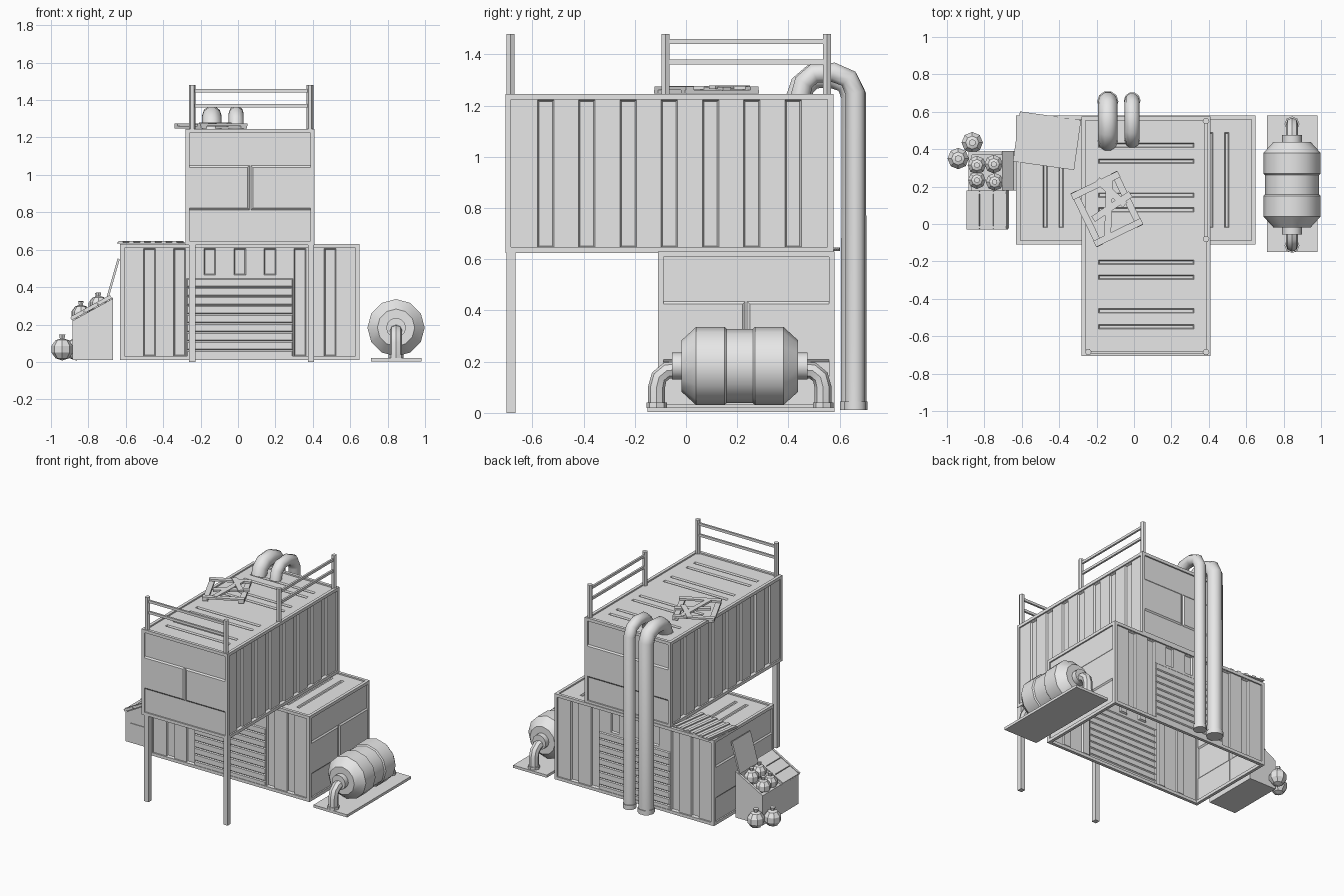
import bpy, bmesh, math
from mathutils import Matrix, Vector

if "Cube" in bpy.data.objects:
    bpy.data.objects.remove(bpy.data.objects["Cube"])

grey = bpy.data.materials.new("light_grey")
grey.diffuse_color = (0.8, 0.8, 0.8, 1)
grey.use_nodes = True
grey.node_tree.nodes["Principled BSDF"].inputs["Base Color"].default_value = grey.diffuse_color


def finish(bm, name, matrix=None):
    if matrix:
        bm.transform(matrix)
    me = bpy.data.meshes.new(name)
    bm.to_mesh(me)
    bm.free()
    me.materials.append(grey)
    ob = bpy.data.objects.new(name, me)
    bpy.context.collection.objects.link(ob)
    return ob


def add_box(bm, lo, hi, matrix=Matrix()):
    lo, hi = Vector(lo), Vector(hi)
    m = matrix @ Matrix.Translation((lo + hi) / 2) @ Matrix.Diagonal((*(hi - lo), 1))
    bmesh.ops.create_cube(bm, size=1, matrix=m)


def boxes(name, pairs, matrix=None):
    bm = bmesh.new()
    for lo, hi in pairs:
        add_box(bm, lo, hi)
    return finish(bm, name, matrix)


def prism(name, xz, y0, y1):
    bm = bmesh.new()
    f = bm.faces.new([bm.verts.new((x, y0, z)) for x, z in xz])
    r = bmesh.ops.extrude_face_region(bm, geom=[f])
    vs = [v for v in r["geom"] if isinstance(v, bmesh.types.BMVert)]
    bmesh.ops.translate(bm, verts=vs, vec=(0, y1 - y0, 0))
    bmesh.ops.recalc_face_normals(bm, faces=bm.faces)
    return finish(bm, name)


def smooth(ob, angle=40):
    bpy.ops.object.select_all(action='DESELECT')
    ob.select_set(True)
    bpy.context.view_layer.objects.active = ob
    bpy.ops.object.shade_smooth_by_angle(angle=math.radians(angle))


def pipe(name, pts, radius, res=3):
    cu = bpy.data.curves.new(name, 'CURVE')
    cu.dimensions = '3D'
    cu.bevel_depth, cu.bevel_resolution, cu.use_fill_caps = radius, res, True
    sp = cu.splines.new('POLY')
    sp.points.add(len(pts) - 1)
    for p, co in zip(sp.points, pts):
        p.co = (*co, 1)
    cu.materials.append(grey)
    ob = bpy.data.objects.new(name, cu)
    bpy.context.collection.objects.link(ob)
    bpy.ops.object.select_all(action='DESELECT')
    ob.select_set(True)
    bpy.context.view_layer.objects.active = ob
    bpy.ops.object.convert(target='MESH')
    smooth(bpy.context.object)


def panel(name, us, vs, rule, origin, u, v, depth, bevel, world):
    """Sheet of cells; rule gives 'in' for pressed cells, 'hole' for gaps."""
    us, vs = sorted(us), sorted(vs)
    bm = bmesh.new()
    g = [[bm.verts.new((a, b, 0)) for b in vs] for a in us]
    pressed = []
    for i in range(len(us) - 1):
        for j in range(len(vs) - 1):
            kind = rule((us[i] + us[i + 1]) / 2, (vs[j] + vs[j + 1]) / 2)
            if kind != 'hole':
                f = bm.faces.new((g[i][j], g[i + 1][j], g[i + 1][j + 1], g[i][j + 1]))
                if kind == 'in':
                    pressed.append(f)
    bm.normal_update()
    if pressed:
        bmesh.ops.inset_region(bm, faces=pressed, thickness=bevel, depth=depth,
                               use_boundary=True, use_even_offset=True)
    u, v = Vector(u), Vector(v)
    m = Matrix((u, v, u.cross(v))).transposed().to_4x4()
    return finish(bm, name, world @ Matrix.Translation(origin) @ m)


L, W, H, B, GAP = 0.64, 0.345, 0.62, 0.022, 0.01
grooves = [k * 0.161 for k in range(-3, 4)]
roof_lines = [s * c for s in (-1, 1) for c in (0.14, 0.22, 0.40, 0.485)]


def container(name, world, shutters):
    # edge frame
    bars = []
    for s in (-1, 1):
        for t in (0, 1):
            z = t * (H - B)
            y = s * (W - B / 2)
            bars.append(((-L, y - B / 2, z), (L, y + B / 2, z + B)))
            x = s * (L - B / 2)
            bars.append(((x - B / 2, -W, z), (x + B / 2, W, z + B)))
            x = (2 * t - 1) * (L - B / 2)
            bars.append(((x - B / 2, y - B / 2, 0), (x + B / 2, y + B / 2, H)))
    boxes(name + "_frame", bars, world)

    # long walls with pressed grooves
    def wall_rule(a, b):
        if shutters and abs(a) < 0.285 and b < 0.437:
            return 'hole'
        if 0.02 < b < 0.597 and any(abs(a - g) < 0.03 for g in grooves):
            if not (shutters and abs(a) < 0.25 and b < 0.455):
                return 'in'
    us = [-L + GAP, L - GAP] + [g + d for g in grooves for d in (-0.032, 0.032)]
    us += [-0.285, 0.285] if shutters else []
    vs = [0.005, 0.02, 0.597, H - GAP] + ([0.437, 0.455] if shutters else [])
    for s, side in ((1, "front"), (-1, "back")):
        o = (0, -s * (W - GAP), 0)
        panel(f"{name}_{side}_wall", us, vs, wall_rule, o, (s, 0, 0), (0, 0, 1),
              -0.012, 0.006, world)
        if shutters:
            # roller shutter slats
            rows = [0.005 + k * 0.048 for k in range(10)]
            for k in range(9):
                panel(f"{name}_{side}_shutter_slat", [-0.285, 0.285], rows[k:k + 2],
                      lambda a, b: 'in', o, (s, 0, 0), (0, 0, 1), 0.006, 0.006, world)
    # end walls with raised door panels
    for s, side in ((1, "right"), (-1, "left")):
        for h in (-1, 1):
            c = sorted((h * 0.004, h * (W - GAP)))
            panel(f"{name}_{side}_door", c, [0.005, 0.188, 0.425, H - GAP],
                  lambda a, b: 'in' if 0.19 < b < 0.42 else None,
                  (s * (L - GAP), 0, 0), (0, s, 0), (0, 0, 1), 0.008, 0.01, world)
    boxes(name + "_door_seams", [((s * (L - 0.013) - 0.002, -0.005, 0.01),
                                  (s * (L - 0.013) + 0.002, 0.005, H - 0.01))
                                 for s in (-1, 1)], world)
    # roof with thin grooves
    panel(name + "_roof", [-L + GAP, L - GAP] + [c + d for c in roof_lines for d in (-0.012, 0.012)],
          [-W + GAP, -0.255, 0.255, W - GAP],
          lambda a, b: 'in' if abs(b) < 0.25 and any(abs(a - c) < 0.011 for c in roof_lines) else None,
          (0, 0, H - GAP), (1, 0, 0), (0, 1, 0), -0.01, 0.005, world)


container("lower_container", Matrix.Translation((0.01, 0.235, 0.01)), True)
container("upper_container", Matrix.Translation((0.065, -0.065, 0.625))
          @ Matrix.Rotation(math.pi / 2, 4, 'Z'), False)

# support legs and roof railings
for x in (-0.245, 0.39):
    boxes("front_leg", [((x - 0.017, -0.70, 0), (x + 0.017, -0.665, 0.63))])
for x, y in ((-0.245, -0.685), (0.385, -0.685), (0.385, -0.08), (0.385, 0.55)):
    pipe("railing_post", [(x, y, 1.235), (x, y, 1.48)], 0.018, 1)
for z in (1.45, 1.37):
    boxes("front_rail", [((-0.245, -0.692, z - 0.009), (0.385, -0.678, z + 0.009))])
    boxes("side_rail", [((0.378, -0.08, z - 0.009), (0.392, 0.55, z + 0.009))])

# exhaust pipes running over the roof edge and down the back
for x, r, dy in ((-0.14, 0.052, 0.0), (-0.01, 0.04, 0.005)):
    top = 1.37 - r
    pts = [(0.44, 1.23), (0.455, top - 0.04), (0.495, top - 0.005), (0.57, top),
           (0.63, top - 0.025), (0.655, top - 0.08), (0.655, 0.02)]
    pipe("back_pipe", [(x, y + dy, z) for y, z in pts], r)
    pipe("back_pipe_collar", [(x, 0.655 + dy, 0.012), (x, 0.655 + dy, 0.045)], r + 0.005)

# gas tank: lathed profile on a base plate
half = [(0.265, 0), (0.265, 0.053), (0.228, 0.053), (0.228, 0.10), (0.17, 0.153),
        (0.06, 0.153), (0.052, 0.145)]
profile = half + [(-a, r) for a, r in reversed(half)]
bm = bmesh.new()
vs = [bm.verts.new((0, a, r)) for a, r in profile]
es = [bm.edges.new(p) for p in zip(vs, vs[1:])]
bmesh.ops.spin(bm, geom=vs + es, cent=(0, 0, 0), axis=(0, 1, 0), angle=2 * math.pi,
               steps=12, use_duplicate=False)
bmesh.ops.remove_doubles(bm, verts=bm.verts, dist=0.0005)
bmesh.ops.recalc_face_normals(bm, faces=bm.faces)
smooth(finish(bm, "gas_tank", Matrix.Translation((0.845, 0.21, 0.183))), 35)
boxes("tank_base", [((0.71, -0.15, 0.003), (0.98, 0.58, 0.022))])
for s in (-1, 1):
    pts = [(0.24, 0.168), (0.285, 0.165), (0.315, 0.14), (0.325, 0.10), (0.325, 0.02)]
    pipe("tank_elbow", [(0.845, 0.21 + s * y, z) for y, z in pts], 0.033, 2)
    pipe("elbow_foot", [(0.845, 0.21 + s * 0.325, 0.02), (0.845, 0.21 + s * 0.325, 0.04)], 0.04, 2)

# storage bin with sloping top, one half open
X0, X1 = -0.885, -0.668


def slope(d, x0=X0, x1=X1):
    z = lambda x: 0.225 + (x - X0) * 0.55 - d
    return [(x0, 0.01), (x1, 0.01), (x1, z(x1)), (x0, z(x0))]


prism("bin_closed_half", slope(0.005), -0.025, 0.175)
prism("bin_open_floor", slope(0.06), 0.175, 0.385)
prism("bin_end_wall", slope(0), 0.37, 0.387)
prism("bin_outer_wall", slope(0, X0, X0 + 0.018), 0.175, 0.385)
prism("bin_inner_wall", slope(0, X1 - 0.018, X1), 0.175, 0.385)
boxes("bin_label_plate", [((-0.84, -0.03, 0.11), (-0.69, -0.024, 0.153))])
tilt = Matrix.Translation((X0, 0, 0.225)) @ Matrix.Rotation(-math.atan(0.55), 4, 'Y')
boxes("bin_closed_lid", [((k * 0.083 - 0.004, -0.03, 0), (k * 0.083 + 0.074, 0.178, 0.016))
                         for k in range(3)], tilt)
boxes("lid_battens", [((0, y, 0.012), (0.24, y + 0.015, 0.02)) for y in (-0.025, 0.16)], tilt)
boxes("bin_open_lid", [((-0.006, 0.18, 0), (0.006, 0.39, 0.225))],
      Matrix.Translation((-0.70, 0, 0.335)) @ Matrix.Rotation(math.radians(16), 4, 'Y'))

# faceted gourds with stems, in and beside the bin
for x, y, z, r in ((-0.84, 0.315, 0.255, 0.052), (-0.75, 0.32, 0.30, 0.052),
                   (-0.84, 0.235, 0.255, 0.05), (-0.745, 0.225, 0.305, 0.05),
                   (-0.94, 0.35, 0.068, 0.06), (-0.865, 0.435, 0.068, 0.06)):
    bm = bmesh.new()
    bmesh.ops.create_uvsphere(bm, u_segments=8, v_segments=5, radius=r)
    bmesh.ops.create_cone(bm, cap_ends=True, segments=6, radius1=r * 0.22, radius2=r * 0.32,
                          depth=0.025, matrix=Matrix.Translation((0, 0, r + 0.005)))
    finish(bm, "gourd", Matrix.Translation((x, y, z)))

# loose corrugated sheet on the lower roof
sheet = [((-0.165, -0.135, 0), (0.165, 0.135, 0.006))]
sheet += [((k * 0.058 - 0.012, -0.135, 0.005), (k * 0.058 + 0.012, 0.135, 0.014)) for k in (-2.5, -1.5, -0.5, 0.5, 1.5, 2.5)]
boxes("corrugated_sheet", sheet, Matrix.Translation((-0.465, 0.445, 0.632))
      @ Matrix.Rotation(math.radians(-8), 4, 'Z'))

# broken pallet on the upper roof
bm = bmesh.new()
for cx, cy, length, ang, z in ((0, 0.14, 0.28, 0, 0.014), (0, -0.14, 0.28, 0, 0.014),
                               (-0.12, 0, 0.32, 90, 0), (0.12, 0, 0.32, 90, 0),
                               (0.01, 0.0, 0.31, 62, 0.016), (0.03, 0.0, 0.24, 8, 0.012),
                               (0.06, 0.07, 0.2, 112, 0.018)):
    m = Matrix.Translation((cx, cy, z)) @ Matrix.Rotation(math.radians(ang), 4, 'Z')
    add_box(bm, (-length / 2, -0.018, 0), (length / 2, 0.018, 0.014), m)
finish(bm, "wooden_pallet", Matrix.Translation((-0.145, 0.08, 1.247))
       @ Matrix.Rotation(math.radians(26), 4, 'Z'))
